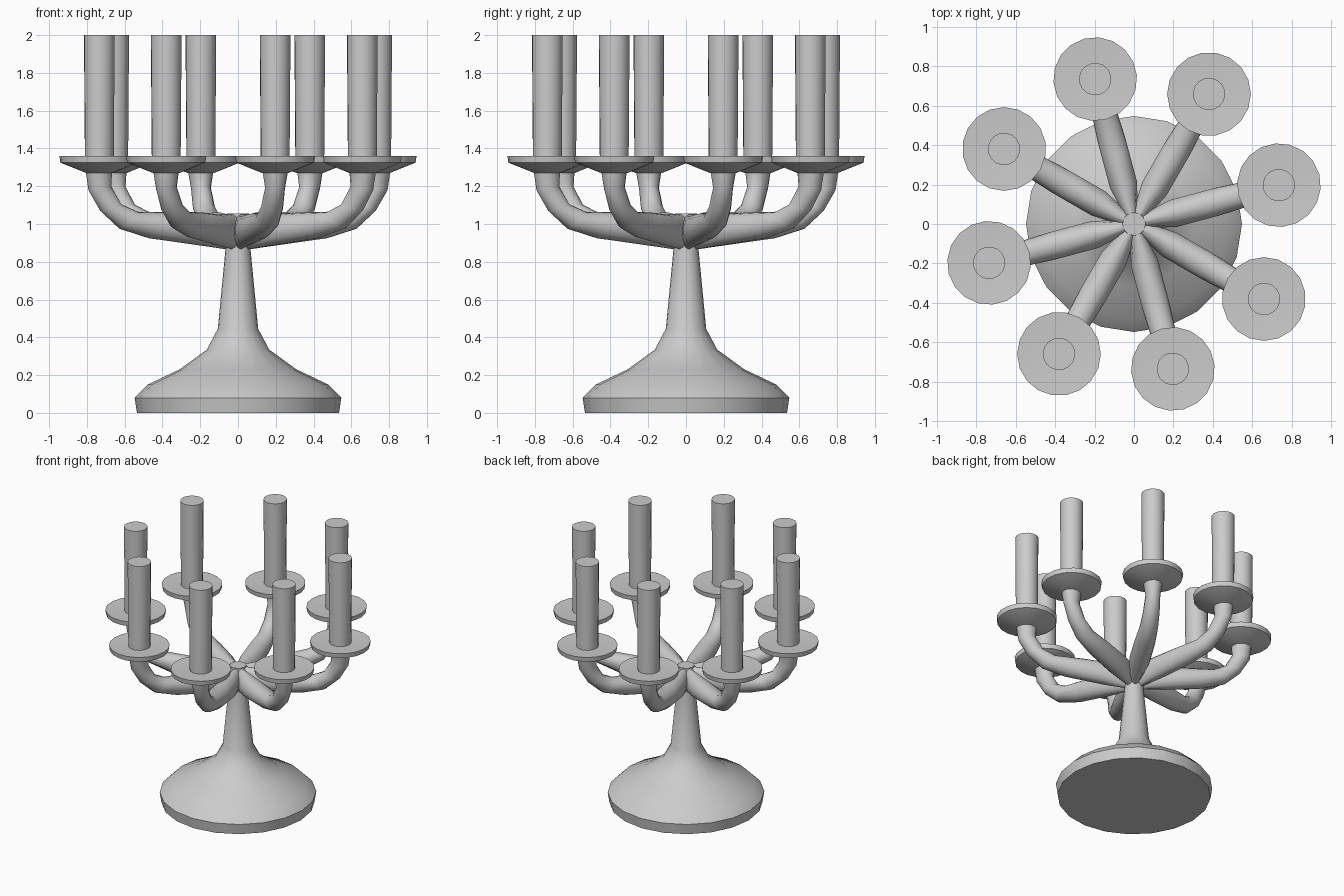
import bpy, bmesh
from math import sin, cos, pi, radians
from mathutils import Vector

if "Cube" in bpy.data.objects:
    bpy.data.objects.remove(bpy.data.objects["Cube"])


def finish(name, rings, angle=40):
    """Bridge equal-sized rings of points, cap both ends, smooth by angle."""
    bm = bmesh.new()
    loops = [[bm.verts.new(p) for p in ring] for ring in rings]
    n = len(loops[0])
    for a, b in zip(loops, loops[1:]):
        for i in range(n):
            j = (i + 1) % n
            bm.faces.new((a[i], a[j], b[j], b[i]))
    bm.faces.new(loops[0][::-1])
    bm.faces.new(loops[-1])
    bmesh.ops.recalc_face_normals(bm, faces=bm.faces)
    mesh = bpy.data.meshes.new(name)
    bm.to_mesh(mesh)
    bm.free()
    obj = bpy.data.objects.new(name, mesh)
    bpy.context.collection.objects.link(obj)
    bpy.ops.object.select_all(action='DESELECT')
    obj.select_set(True)
    bpy.context.view_layer.objects.active = obj
    bpy.ops.object.shade_smooth_by_angle(angle=radians(angle))
    return obj


def lathe(name, profile, sides, x=0.0):
    rings = [[(x + r * cos(2 * pi * i / sides), r * sin(2 * pi * i / sides), z)
              for i in range(sides)] for r, z in profile]
    return finish(name, rings)


def ring_copies(obj):
    """Eight evenly spaced copies around the stem."""
    name = obj.name
    for k in range(8):
        o = obj if k == 0 else obj.copy()
        o.name = f"{name}_{k + 1}"
        if k:
            bpy.context.collection.objects.link(o)
        o.rotation_euler.z = radians(15 + 45 * k)


# Foot and stem in one turned profile
lathe("base_and_stem", [(0.535, 0), (0.547, 0.08), (0.478, 0.15), (0.31, 0.23),
                        (0.165, 0.335), (0.107, 0.445), (0.067, 0.86), (0.058, 1.055)], 20)

# Curved arm: inner/upper point, outer/lower point (radius, z), half width
sections = [((0.02, 1.05), (0.02, 0.86), 0.03),
            ((0.20, 1.05), (0.22, 0.888), 0.072),
            ((0.36, 1.06), (0.49, 0.925), 0.072),
            ((0.55, 1.065), (0.65, 0.975), 0.064),
            ((0.64, 1.105), (0.755, 1.07), 0.058),
            ((0.695, 1.20), (0.82, 1.18), 0.052),
            ((0.69, 1.285), (0.835, 1.285), 0.068)]
rings = []
for up, low, w in sections:
    u, l = Vector((up[0], 0, up[1])), Vector((low[0], 0, low[1]))
    mid, half = (u + l) / 2, (u - l) / 2
    rings.append([mid + half * cos(2 * pi * i / 14) + Vector((0, w * sin(2 * pi * i / 14), 0))
                  for i in range(14)])
ring_copies(finish("arm", rings, 60))

# Drip pan and candle at the end of each arm
ring_copies(lathe("drip_pan", [(0.07, 1.27), (0.207, 1.325), (0.212, 1.36), (0.07, 1.352)], 18, 0.76))
ring_copies(lathe("candle", [(0.077, 1.33), (0.082, 2.0)], 16, 0.76))
